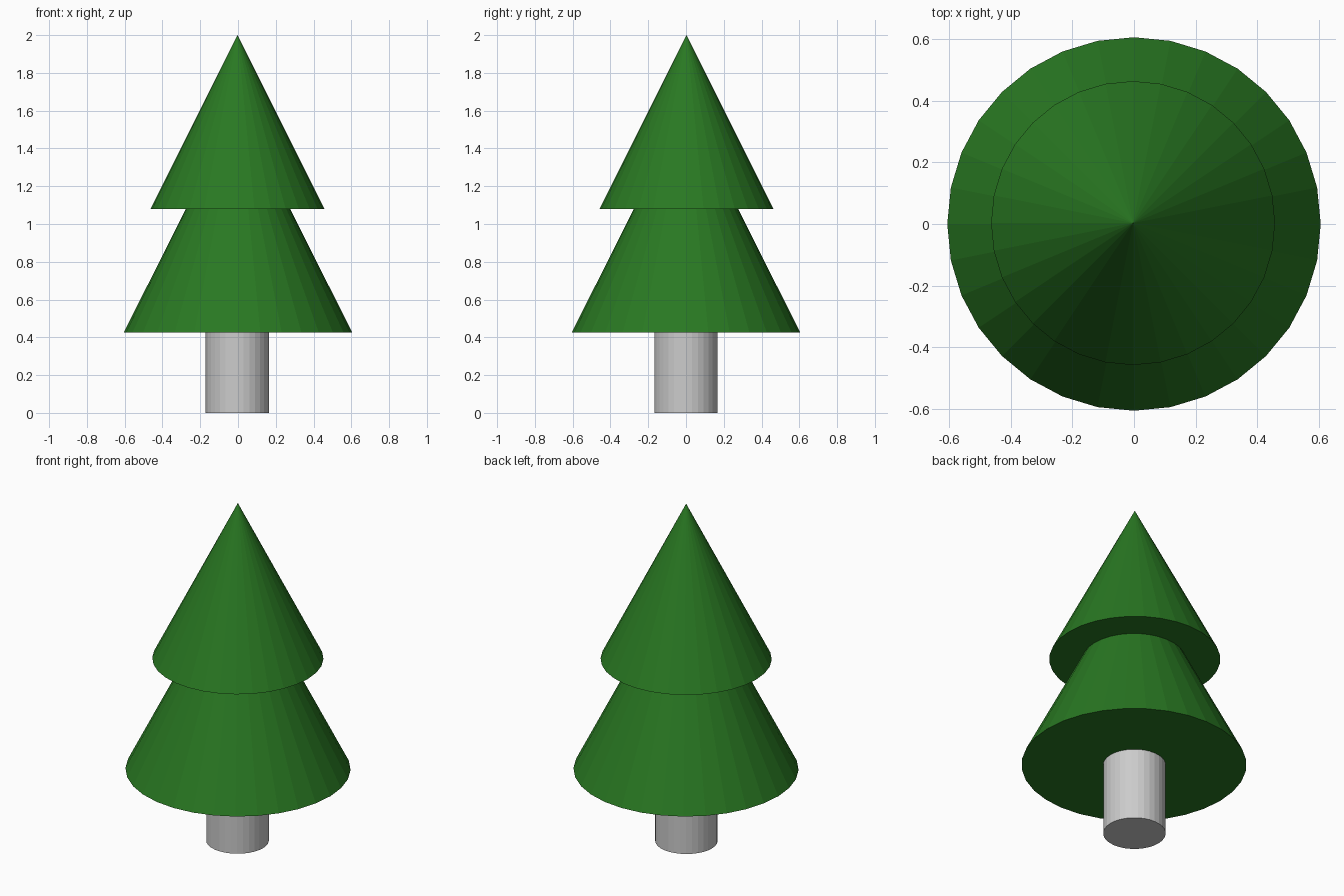
import bpy

if "Cube" in bpy.data.objects:
    bpy.data.objects.remove(bpy.data.objects["Cube"])

green = bpy.data.materials.new("foliage_green")
green.diffuse_color = (0.022, 0.19, 0.016, 1.0)
green.use_nodes = True
green.node_tree.nodes["Principled BSDF"].inputs["Base Color"].default_value = green.diffuse_color


def tier(name, radius, bottom, top, x=0.0, y=0.0):
    """A closed, flat-faced 32-sided cone of foliage."""
    bpy.ops.mesh.primitive_cone_add(
        vertices=32, radius1=radius, radius2=0, depth=top - bottom,
        location=(x, y, (bottom + top) / 2))
    cone = bpy.context.object
    cone.name = name
    cone.data.materials.append(green)


# Trunk, ending just inside the lower foliage
TRUNK_HEIGHT = 0.5
bpy.ops.mesh.primitive_cylinder_add(
    vertices=32, radius=0.168, depth=TRUNK_HEIGHT,
    location=(-0.003, 0, TRUNK_HEIGHT / 2))
bpy.context.object.name = "trunk"

# Two overlapping foliage tiers
tier("lower_foliage", 0.605, 0.425, 1.63)
tier("upper_foliage", 0.46, 1.08, 2.0, -0.003, 0.003)
